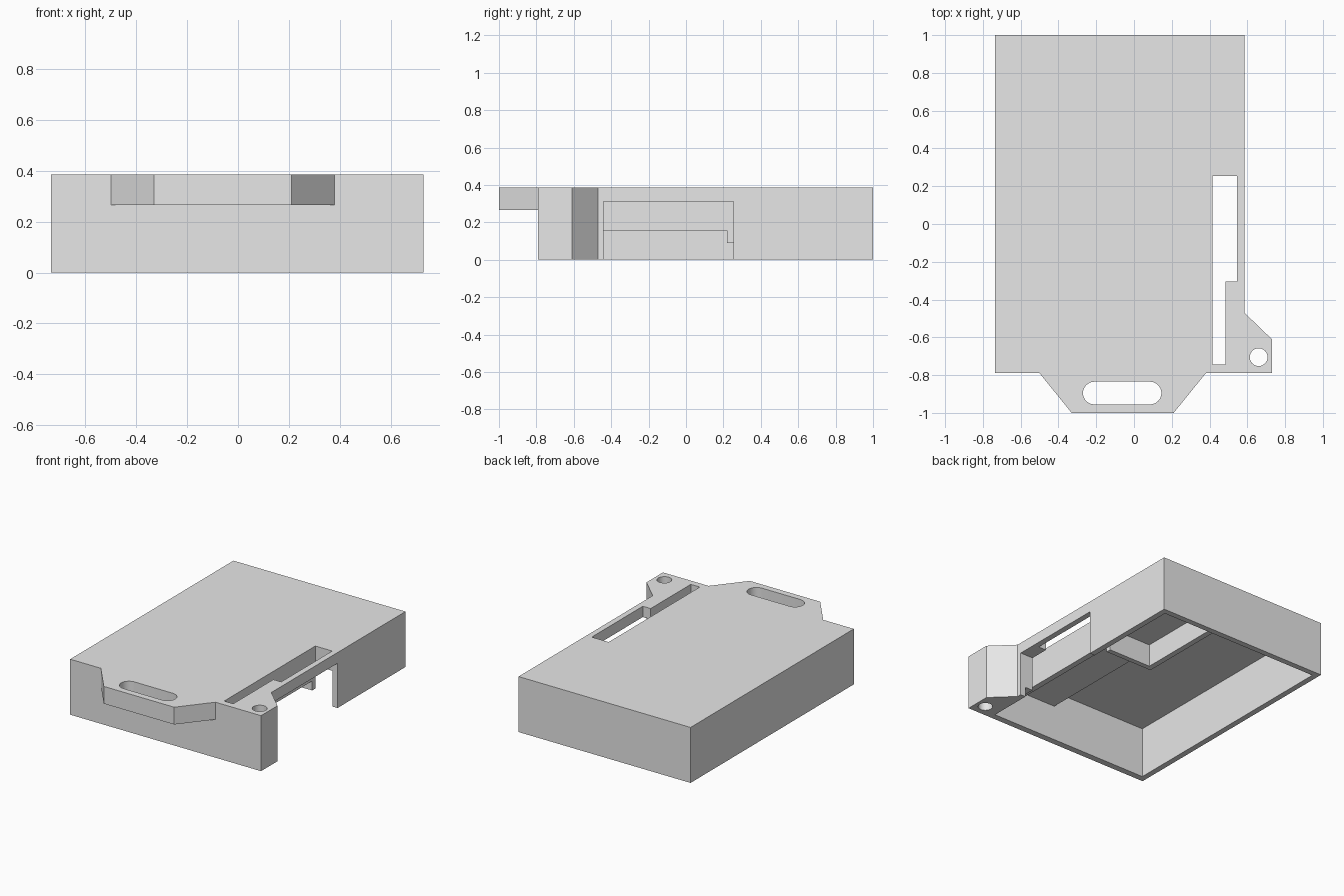
import bpy
import bmesh
import math

cube = bpy.data.objects.get("Cube")
if cube:
    bpy.data.objects.remove(cube, do_unlink=True)

TOP = 0.385
BELOW = -0.1

grey = bpy.data.materials.new("plain grey")
grey.use_nodes = True
grey.diffuse_color = (0.8, 0.8, 0.8, 1)
bsdf = next(n for n in grey.node_tree.nodes if n.type == 'BSDF_PRINCIPLED')
bsdf.inputs["Base Color"].default_value = (0.8, 0.8, 0.8, 1)


def prism(name, outline, z0, z1):
    """Extrude a flat outline from z0 to z1."""
    bm = bmesh.new()
    face = bm.faces.new([bm.verts.new((x, y, z0)) for x, y in outline])
    ext = bmesh.ops.extrude_face_region(bm, geom=[face])
    moved = [v for v in ext["geom"] if isinstance(v, bmesh.types.BMVert)]
    bmesh.ops.translate(bm, verts=moved, vec=(0, 0, z1 - z0))
    bmesh.ops.recalc_face_normals(bm, faces=bm.faces)
    mesh = bpy.data.meshes.new(name)
    bm.to_mesh(mesh)
    bm.free()
    mesh.materials.append(grey)
    obj = bpy.data.objects.new(name, mesh)
    bpy.context.scene.collection.objects.link(obj)
    return obj


def rect(x0, x1, y0, y1):
    return [(x0, y0), (x1, y0), (x1, y1), (x0, y1)]


def stadium(x0, x1, y, r, n=16):
    """Rounded slot outline; a circle when the two centres meet."""
    pts = []
    for cx, start in ((x1, -math.pi / 2), (x0, math.pi / 2)):
        steps = n if x0 == x1 else n + 1
        for i in range(steps):
            a = start + math.pi * i / n
            pts.append((cx + r * math.cos(a), y + r * math.sin(a)))
    return pts


def cut(name, outline, z1, z0=BELOW):
    """Remove a prism from the case."""
    cutter = prism(name, outline, z0, z1)
    cutter.hide_render = True
    mod = case.modifiers.new(name, 'BOOLEAN')
    mod.operation = 'DIFFERENCE'
    mod.solver = 'EXACT'
    mod.object = cutter
    bpy.context.view_layer.objects.active = case
    bpy.ops.object.modifier_apply(modifier=mod.name)
    bpy.data.objects.remove(cutter, do_unlink=True)


# Case body with the side screw lug and the front strap tab
case = prism("case_shell", [
    (-0.735, -0.79), (-0.5, -0.79), (-0.33, -1), (0.21, -1), (0.38, -0.79),
    (0.73, -0.79), (0.73, -0.61), (0.585, -0.47), (0.585, 1), (-0.735, 1)], 0, TOP)

# Strap tab is only as thick as the upper part of the case
cut("tab_underside", rect(-0.6, 0.5, -1.1, -0.79), 0.265)

# Main cavity, open at the bottom
cut("main_cavity", rect(-0.695, 0.046, -0.745, 0.96), 0.355)

# Shallower bay under the thick ceiling, and the gap below its side rib
cut("shallow_bay", rect(-0.2, 0.375, -0.745, 0.22), 0.248)
cut("rib_gap", rect(-0.2, 0.485, -0.745, 0.22), 0.155)

# Rear pocket, and the gap below its rim walls
cut("rear_pocket", rect(0.085, 0.545, 0.255, 0.96), 0.248)
cut("rim_gap", rect(-0.2, 0.545, 0.2, 0.96), 0.09)

# Opening in the side wall, and the gap below the thickened wall in front of it
cut("side_opening", rect(0.45, 0.8, -0.44, 0.255), 0.31)
cut("wall_gap", rect(0.45, 0.545, -0.745, -0.4), 0.07)

# Stepped slot through the top
cut("top_slot", [(0.415, -0.745), (0.485, -0.745), (0.485, -0.305),
                 (0.545, -0.305), (0.545, 0.255), (0.415, 0.255)], 0.5)

# Strap slot and screw hole
cut("strap_slot", stadium(-0.21, 0.085, -0.895, 0.06), 0.5)
cut("screw_hole", stadium(0.66, 0.66, -0.705, 0.047), 0.5)

# Smooth the round holes, keep every corner sharp
bpy.ops.object.select_all(action='DESELECT')
case.select_set(True)
bpy.context.view_layer.objects.active = case
bpy.ops.object.shade_smooth_by_angle(angle=math.radians(30))
